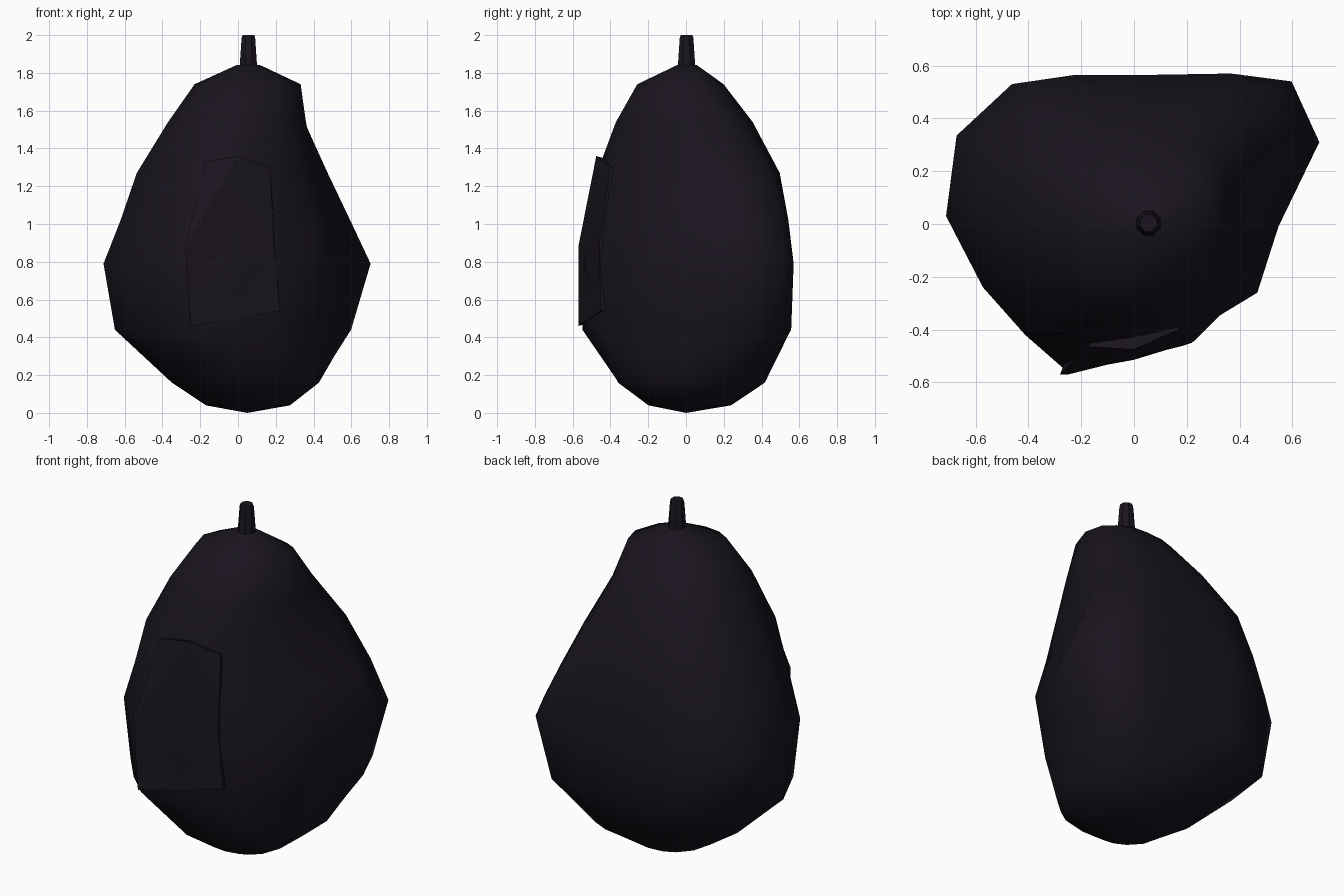
import bpy, bmesh, math
from mathutils import Vector

if "Cube" in bpy.data.objects:
    bpy.data.objects.remove(bpy.data.objects["Cube"])

mat = bpy.data.materials.new("dark_skin")
mat.diffuse_color = (0.010, 0.007, 0.013, 1)
mat.use_nodes = True
mat.node_tree.nodes["Principled BSDF"].inputs["Base Color"].default_value = mat.diffuse_color


def finish(name, bm, angle):
    bmesh.ops.recalc_face_normals(bm, faces=bm.faces[:])
    me = bpy.data.meshes.new(name)
    bm.to_mesh(me)
    bm.free()
    ob = bpy.data.objects.new(name, me)
    bpy.context.collection.objects.link(ob)
    me.materials.append(mat)
    bpy.ops.object.select_all(action='DESELECT')
    ob.select_set(True)
    bpy.context.view_layer.objects.active = ob
    bpy.ops.object.shade_smooth_by_angle(angle=math.radians(angle))
    return ob


def loft(name, rings, bottom, top, angle):
    bm = bmesh.new()
    loops = [[bm.verts.new(p) for p in r] for r in rings]
    n = len(loops[0])
    for a, b in zip(loops, loops[1:]):
        for i in range(n):
            j = (i + 1) % n
            bm.faces.new((a[i], a[j], b[j], b[i]))
    for loop, tip in ((loops[0], bottom), (loops[-1], top)):
        v = bm.verts.new(tip)
        for i in range(n):
            bm.faces.new((loop[i], loop[(i + 1) % n], v))
    return finish(name, bm, angle)


# Fruit body: rounded-triangle plan that blends to round at both ends
plan = [(.705, .31), (.60, .54), (.37, .57), (.07, .565), (-.22, .565), (-.46, .53),
        (-.67, .335), (-.71, .03), (-.57, -.24), (-.41, -.42), (-.25, -.56),
        (.00, -.515), (.23, -.445), (.33, -.345), (.47, -.26), (.55, -.01)]
# z, left, right, front, back, share of the plan shape
levels = [(.04, -.17, .28, -.20, .24, .1),
          (.16, -.35, .46, -.37, .42, .35),
          (.30, -.50, .53, -.46, .49, .7),
          (.44, -.65, .605, -.55, .56, .95),
          (.79, -.71, .705, -.56, .57, 1),
          (1.02, -.62, .60, -.54, .545, .95),
          (1.27, -.535, .495, -.48, .50, .7),
          (1.54, -.37, .385, -.38, .355, .3),
          (1.74, -.23, .338, -.26, .20, .1),
          (1.84, -.01, .12, -.05, .06, 0)]
rings = []
for z, l, r, f, b, k in levels:
    ring = []
    for x, y in plan:
        d = Vector((x / .708, y / (.57 if y > 0 else .56)))
        d = d.normalized().lerp(d, k)
        ring.append(((l + r) / 2 + d.x * (r - l) / 2,
                     d.y * (b if d.y > 0 else -f), z))
    rings.append(ring)
loft("fruit_body", rings, (.05, 0, 0), (.055, .005, 1.85), 60)

# Flat facet on the front, nearly flush, standing proud at its lower left
facet = [(-.17, -.465, 1.33), (0, -.475, 1.36), (.17, -.40, 1.30), (.19, -.46, .90),
         (.22, -.45, .54), (-.25, -.57, .46), (-.28, -.57, .88)]
bm = bmesh.new()
for x, y, z in facet:
    bm.verts.new((x, y, z))
    bm.verts.new((x * .8, y + .15, .9 + (z - .9) * .9))
bmesh.ops.convex_hull(bm, input=bm.verts[:])
finish("front_facet", bm, 20)

# Stem: short tapered octagonal stub
stem = [[(.055 + rad * math.cos(math.pi * (i + .5) / 4),
          .003 + rad * math.sin(math.pi * (i + .5) / 4), z) for i in range(8)]
        for rad, z in ((.055, 1.78), (.048, 1.86), (.039, 1.985), (.034, 2.0))]
loft("stem", stem, (.055, .003, 1.78), (.055, .003, 2.0), 30)
